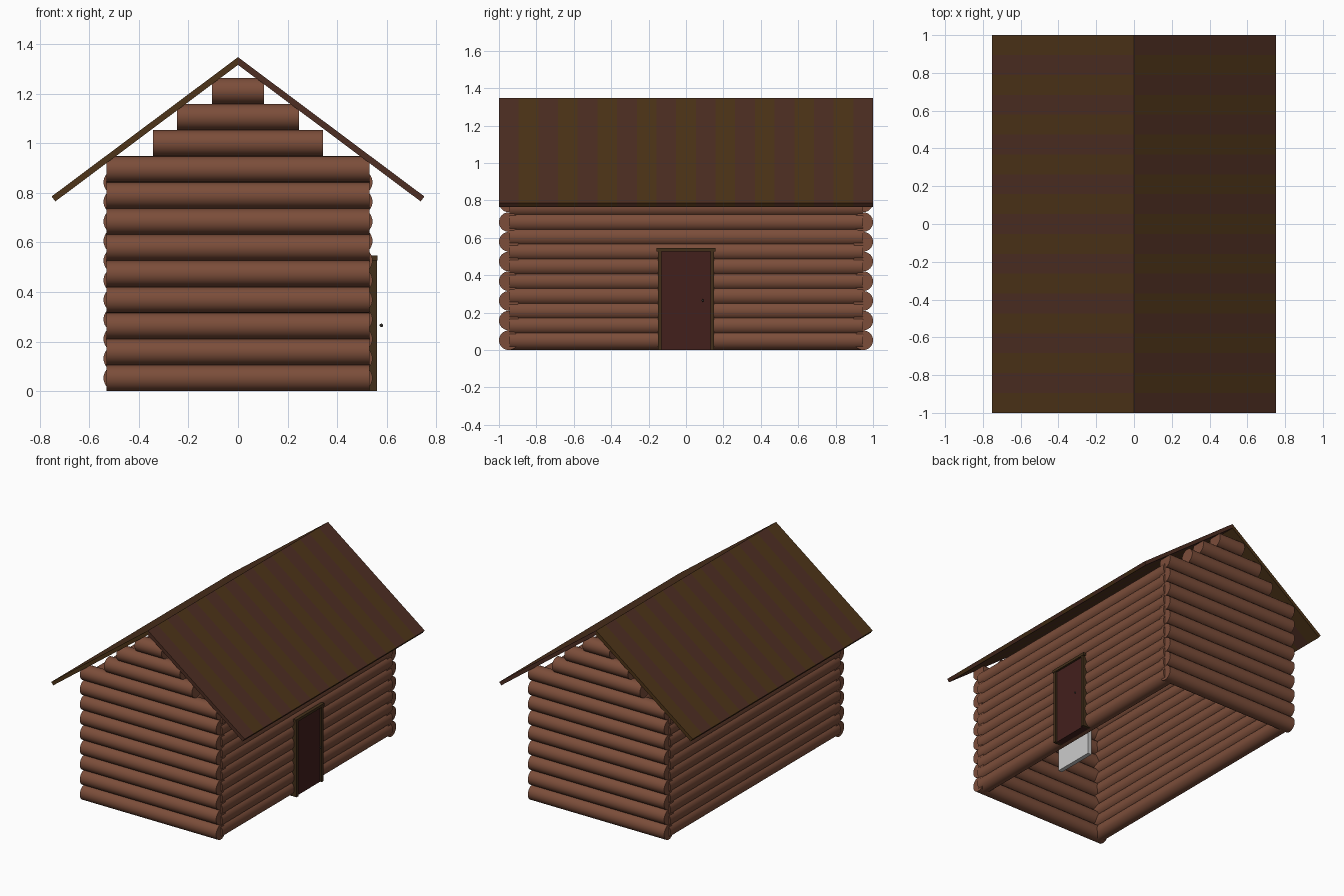
import bpy, bmesh
from math import radians
from mathutils import Matrix, Vector

if "Cube" in bpy.data.objects:
    bpy.data.objects.remove(bpy.data.objects["Cube"])


def material(name, rgb):
    m = bpy.data.materials.new(name)
    m.diffuse_color = (*rgb, 1)
    m.use_nodes = True
    m.node_tree.nodes["Principled BSDF"].inputs["Base Color"].default_value = m.diffuse_color
    return m


LOG = material("log_brown", (0.20, 0.075, 0.042))
OLIVE = material("plank_olive", (0.075, 0.034, 0.009))
RED = material("plank_red", (0.075, 0.027, 0.016))
DOOR = material("door_red", (0.055, 0.014, 0.012))
FRAME = material("frame_brown", (0.055, 0.028, 0.010))
KNOB = material("knob_dark", (0.03, 0.025, 0.02))


def finish(name, bm, mats, smooth=False):
    bmesh.ops.recalc_face_normals(bm, faces=bm.faces[:])
    me = bpy.data.meshes.new(name)
    bm.to_mesh(me)
    bm.free()
    for m in mats:
        me.materials.append(m)
    ob = bpy.data.objects.new(name, me)
    bpy.context.collection.objects.link(ob)
    if smooth:
        bpy.ops.object.select_all(action='DESELECT')
        bpy.context.view_layer.objects.active = ob
        ob.select_set(True)
        bpy.ops.object.shade_smooth_by_angle(angle=radians(35))
    return ob


def add_log(bm, centre, half, axis, r):
    rot = Matrix.Rotation(radians(90), 4, 'Y' if axis == 'X' else 'X')
    bmesh.ops.create_cone(bm, cap_ends=True, segments=32, radius1=r, radius2=r,
                          depth=2 * half, matrix=Matrix.Translation(centre) @ rot)


def box(name, x, y, z, mats):
    bm = bmesh.new()
    c = Vector((sum(x) / 2, sum(y) / 2, sum(z) / 2))
    s = Matrix.Diagonal((x[1] - x[0], y[1] - y[0], z[1] - z[0], 1))
    bmesh.ops.create_cube(bm, size=1, matrix=Matrix.Translation(c) @ s)
    return finish(name, bm, mats)


R = 0.0525   # log radius

# End walls: nine full logs topped by three shorter gable logs
halves = [0.53] * 9 + [0.342, 0.247, 0.105]
for name, side in (("front_wall_logs", -1), ("back_wall_logs", 1)):
    bm = bmesh.new()
    for i, h in enumerate(halves):
        add_log(bm, (0, side * (1 - R), R + i * 0.1053), h, 'X', R)
    finish(name, bm, [LOG], True)

# Long walls: overlapping logs at a tighter spacing
for name, side in (("left_wall_logs", -1), ("right_wall_logs", 1)):
    bm = bmesh.new()
    for i in range(11):
        add_log(bm, (side * 0.49, 0, R + i * 0.079), 0.945, 'Y', R)
    finish(name, bm, [LOG], True)

# Roof slopes: nineteen planks each in alternating colours
PROFILE = [(0, 1.347), (0.752, 0.785), (0.737, 0.765), (0, 1.316)]
N = 19
for name, side, mats in (("left_roof", -1, [OLIVE, RED]), ("right_roof", 1, [RED, OLIVE])):
    bm = bmesh.new()
    w = 2 / N
    for i in range(N):
        y = -1 + i * w
        a = [bm.verts.new((side * px, y, pz)) for px, pz in PROFILE]
        b = [bm.verts.new((side * px, y + w, pz)) for px, pz in PROFILE]
        faces = [bm.faces.new(a), bm.faces.new(b[::-1])]
        for k in range(4):
            j = (k + 1) % 4
            faces.append(bm.faces.new((a[k], b[k], b[j], a[j])))
        for f in faces:
            f.material_index = i % 2
    finish(name, bm, mats)

# Door with posts and lintel on the right wall
box("door", (0.50, 0.548), (-0.132, 0.132), (0, 0.53), [DOOR])
for name, side in (("door_post_front", -1), ("door_post_back", 1)):
    box(name, (0.50, 0.56), sorted((side * 0.13, side * 0.15)), (0, 0.53), [FRAME])
box("door_lintel", (0.50, 0.562), (-0.157, 0.157), (0.527, 0.546), [FRAME])

# Door knob
bm = bmesh.new()
bmesh.ops.create_uvsphere(bm, u_segments=16, v_segments=8, radius=0.007,
                          matrix=Matrix.Translation((0.578, 0.09, 0.265)))
finish("door_knob", bm, [KNOB], True)

# Small upright grey panel inside the cabin
box("inner_panel", (0.27, 0.30), (-0.41, -0.11), (0, 0.22), [])
